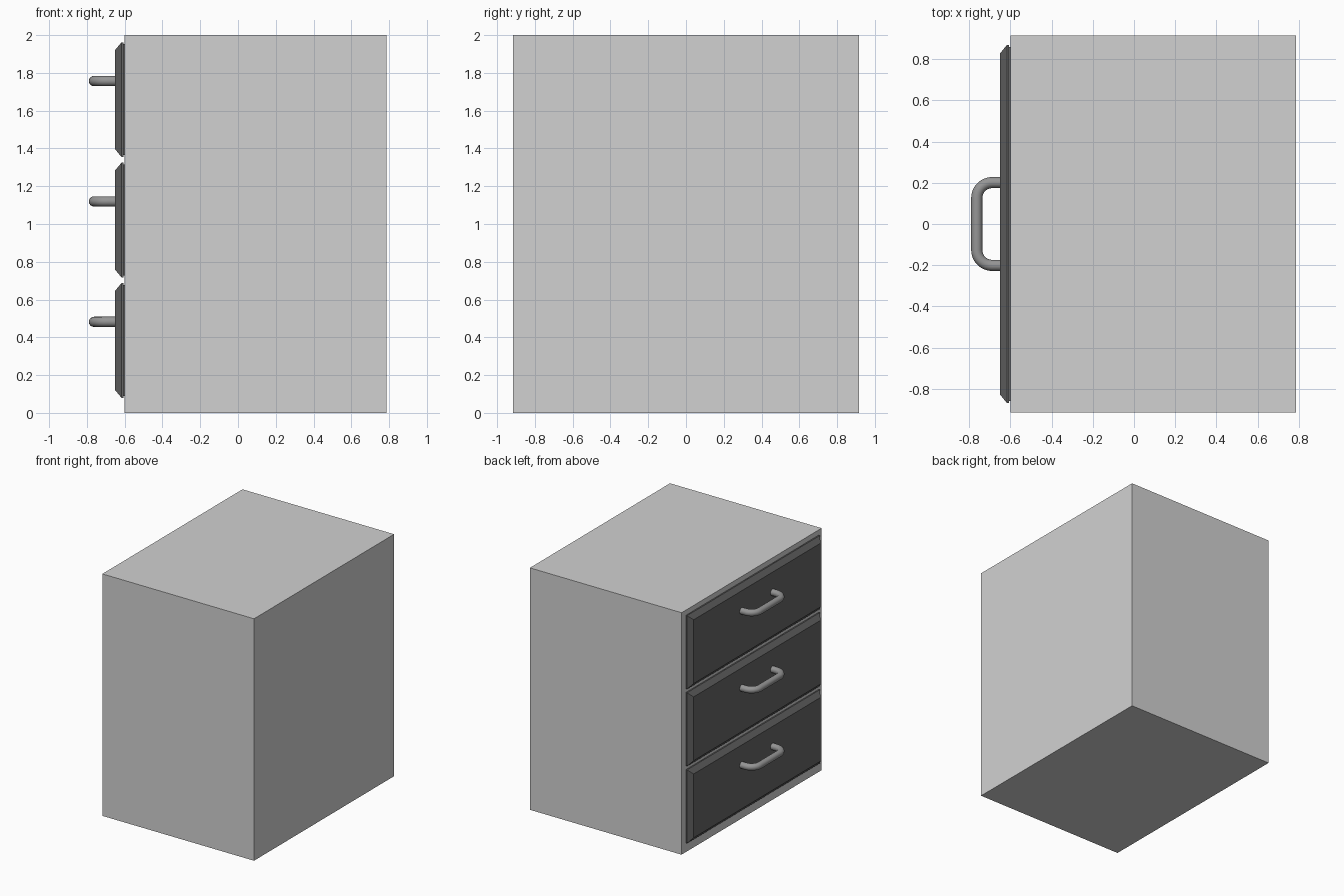
import bpy, bmesh, math

if "Cube" in bpy.data.objects:
    bpy.data.objects.remove(bpy.data.objects["Cube"])


def material(name, v):
    m = bpy.data.materials.new(name)
    m.diffuse_color = (v, v, v, 1)
    m.use_nodes = True
    m.node_tree.nodes["Principled BSDF"].inputs["Base Color"].default_value = m.diffuse_color
    return m


LIGHT = material("light_grey", 0.64)
DARK = material("dark_grey", 0.13)
METAL = material("handle_grey", 0.30)


def finish(bm, name, mat):
    bmesh.ops.recalc_face_normals(bm, faces=bm.faces)
    me = bpy.data.meshes.new(name)
    bm.to_mesh(me)
    bm.free()
    me.materials.append(mat)
    ob = bpy.data.objects.new(name, me)
    bpy.context.collection.objects.link(ob)
    return ob


def stacked_panel(name, mat, half_y, z0, z1, sections):
    """Rectangles in the yz plane, joined along x; sections are (x, inset)."""
    bm = bmesh.new()
    rings = []
    for x, i in sections:
        y, a, b = half_y - i, z0 + i, z1 - i
        rings.append([bm.verts.new((x, *p))
                      for p in ((-y, a), (y, a), (y, b), (-y, b))])
    for r, s in zip(rings, rings[1:]):
        for k in range(4):
            n = (k + 1) % 4
            bm.faces.new((r[k], r[n], s[n], s[k]))
    bm.faces.new(rings[0])
    bm.faces.new(rings[-1])
    return finish(bm, name, mat)


def handle(name, z):
    """Rounded U-shaped bar swept along a filleted path."""
    half, x_out, x_in, fillet = 0.201, -0.763, -0.64, 0.075
    side = [(x_in, half)]
    for k in range(9):
        a = math.radians(90 * k / 8)
        side.append((x_out + fillet - fillet * math.sin(a),
                     half - fillet + fillet * math.cos(a)))
    path = side + [(x, -y) for x, y in reversed(side)]
    cu = bpy.data.curves.new(name, 'CURVE')
    cu.dimensions = '3D'
    cu.bevel_depth = 0.027
    cu.bevel_resolution = 6
    cu.use_fill_caps = True
    sp = cu.splines.new('POLY')
    sp.points.add(len(path) - 1)
    for p, (x, y) in zip(sp.points, path):
        p.co = (x, y, z, 1)
    cu.materials.append(METAL)
    ob = bpy.data.objects.new(name, cu)
    bpy.context.collection.objects.link(ob)
    bpy.ops.object.select_all(action='DESELECT')
    ob.select_set(True)
    bpy.context.view_layer.objects.active = ob
    bpy.ops.object.convert(target='MESH')
    bpy.ops.object.shade_smooth_by_angle(angle=math.radians(40))


# Cabinet body
stacked_panel("cabinet_body", LIGHT, 0.915, 0, 2, [(-0.6, 0), (0.787, 0)])

# Three bevelled drawer fronts, each with a handle
for n, label in enumerate(("bottom", "middle", "top")):
    z0 = 0.08 + 0.6375 * n
    stacked_panel(label + "_drawer", DARK, 0.868, z0, z0 + 0.607,
                  [(-0.65, 0.04), (-0.617, 0), (-0.606, 0),
                   (-0.606, 0.01), (-0.59, 0.01)])
    handle(label + "_handle", z0 + 0.402)
